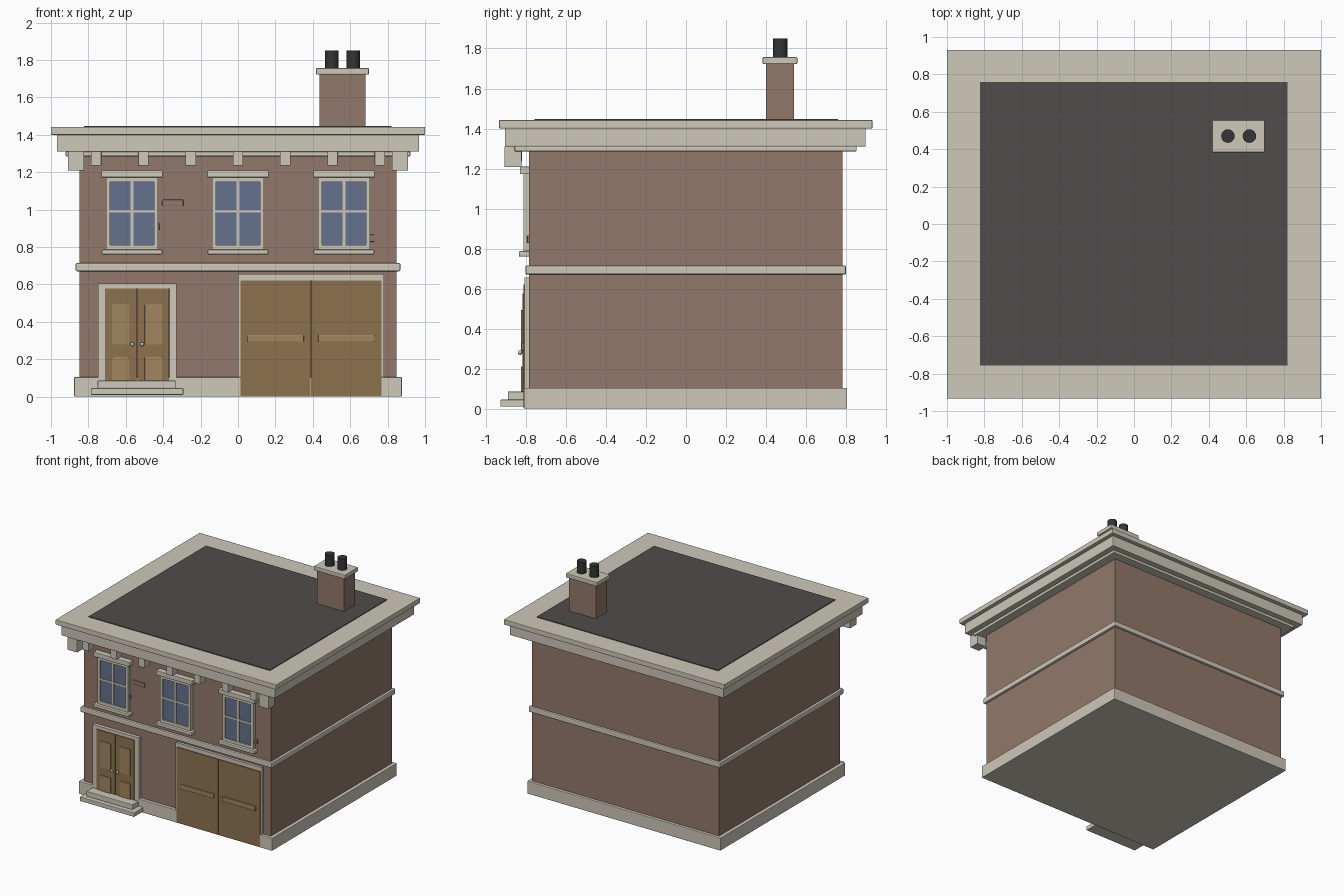
import bpy

if "Cube" in bpy.data.objects:
    bpy.data.objects.remove(bpy.data.objects["Cube"])


def material(name, r, g, b):
    m = bpy.data.materials.new(name)
    m.diffuse_color = (r, g, b, 1)
    m.use_nodes = True
    m.node_tree.nodes["Principled BSDF"].inputs["Base Color"].default_value = m.diffuse_color
    return m


BRICK = material("brick", 0.29, 0.19, 0.15)
STONE = material("stone", 0.62, 0.58, 0.49)
ROOF = material("roof_felt", 0.08, 0.075, 0.072)
WOOD = material("wood", 0.27, 0.17, 0.08)
PALE_WOOD = material("pale_wood", 0.36, 0.24, 0.12)
GLASS = material("glass", 0.13, 0.165, 0.27)
POT = material("clay_pot", 0.035, 0.035, 0.038)
METAL = material("metal", 0.6, 0.58, 0.54)


def box(name, x, y, z, mat, bevel=0.0):
    """Box from (min, max) ranges on each axis, with an optional soft edge."""
    bpy.ops.mesh.primitive_cube_add(
        size=1, location=[(a + b) / 2 for a, b in (x, y, z)])
    ob = bpy.context.object
    ob.name = name
    ob.scale = [b - a for a, b in (x, y, z)]
    bpy.ops.object.transform_apply(location=False, rotation=False, scale=True)
    ob.data.materials.append(mat)
    if bevel:
        mod = ob.modifiers.new("soft_edge", "BEVEL")
        mod.width = bevel
        mod.segments = 2
    return ob


def frame(name, x, z, inner_x, inner_z, y, mat):
    """Two jambs and a head, plus a bottom rail if the opening is raised."""
    box(name + "_left", (x[0], inner_x[0]), y, z, mat)
    box(name + "_right", (inner_x[1], x[1]), y, z, mat)
    box(name + "_head", inner_x, y, (inner_z[1], z[1]), mat)
    if inner_z[0] > z[0]:
        box(name + "_bottom", inner_x, y, (z[0], inner_z[0]), mat)


# Main walls, plinth and string course
box("walls", (-0.848, 0.848), (-0.785, 0.782), (0.02, 1.35), BRICK)
box("plinth", (-0.876, 0.876), (-0.81, 0.805), (0, 0.104), STONE, 0.004)
box("string_course", (-0.868, 0.868), (-0.803, 0.8), (0.67, 0.715), STONE, 0.008)

# Stepped cornice and flat roof
box("cornice_lower", (-0.922, 0.922), (-0.857, 0.853), (1.285, 1.311), STONE, 0.006)
box("cornice_middle", (-0.968, 0.968), (-0.905, 0.898), (1.31, 1.401), STONE, 0.004)
box("cornice_top", (-1, 1), (-0.934, 0.931), (1.4, 1.442), STONE, 0.004)
box("roof", (-0.823, 0.82), (-0.757, 0.76), (1.42, 1.448), ROOF)

# Cornice dentils and corner brackets on the front
for i in range(7):
    cx = (i - 3) * 0.253
    box("dentil", (cx - 0.028, cx + 0.028), (-0.89, -0.82), (1.235, 1.312), STONE, 0.003)
for s in (-1, 1):
    box("corner_bracket", sorted((s * 0.823, s * 0.91)), (-0.907, -0.822),
        (1.208, 1.312), STONE, 0.003)

# Upper windows
for cx in (-0.567, 0, 0.567):
    frame("window_frame", (cx - 0.14, cx + 0.14), (0.785, 1.177),
          (cx - 0.117, cx + 0.117), (0.812, 1.147), (-0.812, -0.78), STONE)
    box("window_glass", (cx - 0.117, cx + 0.117), (-0.803, -0.78), (0.812, 1.147), GLASS)
    box("glazing_upright", (cx - 0.007, cx + 0.007), (-0.81, -0.79), (0.812, 1.147), STONE)
    box("glazing_rail", (cx - 0.117, cx + 0.117), (-0.81, -0.79), (0.985, 0.998), STONE)
    box("window_lintel", (cx - 0.164, cx + 0.164), (-0.83, -0.78), (1.172, 1.21), STONE, 0.004)
    box("window_sill", (cx - 0.162, cx + 0.162), (-0.835, -0.78), (0.76, 0.787), STONE, 0.006)

# Odd bricks standing proud of the wall
for x, z in (((-0.405, -0.292), (1.018, 1.053)),
             ((-0.52, -0.42), (0.89, 0.928)),
             ((0.63, 0.73), (0.828, 0.866))):
    box("proud_brick", x, (-0.794, -0.78), z, BRICK, 0.004)

# Double front door with panels and knobs
frame("door_surround", (-0.748, -0.33), (0.02, 0.605), (-0.71, -0.367),
      (0.02, 0.578), (-0.813, -0.78), STONE)
for s in (-1, 1):
    mid = -0.539
    box("door_leaf", sorted((mid + s * 0.002, mid + s * 0.171)), (-0.818, -0.78),
        (0.08, 0.577), WOOD)
    px = sorted((mid + s * 0.04, mid + s * 0.136))
    for z in ((0.275, 0.493), (0.085, 0.212)):
        box("door_panel", px, (-0.825, -0.81), z, PALE_WOOD, 0.004)
    bpy.ops.mesh.primitive_uv_sphere_add(
        segments=16, ring_count=8, radius=0.011, location=(mid + s * 0.026, -0.829, 0.28))
    knob = bpy.context.object
    knob.name = "door_knob"
    knob.data.materials.append(METAL)
    bpy.ops.object.shade_smooth()

# Front steps
box("step_lower", (-0.786, -0.292), (-0.927, -0.79), (0.01, 0.045), STONE, 0.004)
box("step_upper", (-0.75, -0.333), (-0.89, -0.79), (0.044, 0.086), STONE, 0.004)

# Carriage doors with cross bars
frame("carriage_surround", (0, 0.78), (0, 0.655), (0.013, 0.767), (0, 0.622),
      (-0.806, -0.78), STONE)
for x, bar in (((0.013, 0.3885), (0.05, 0.352)), ((0.3915, 0.767), (0.428, 0.73))):
    box("carriage_door", x, (-0.812, -0.78), (0.004, 0.621), WOOD)
    box("carriage_door_bar", bar, (-0.822, -0.8), (0.292, 0.33), PALE_WOOD, 0.004)

# Chimney with cap and two pots
box("chimney", (0.437, 0.682), (0.4, 0.54), (1.42, 1.73), BRICK)
box("chimney_cap", (0.418, 0.7), (0.383, 0.556), (1.722, 1.757), STONE, 0.005)
for x in (0.502, 0.617):
    bpy.ops.mesh.primitive_cylinder_add(
        vertices=20, radius=0.036, depth=0.1, location=(x, 0.47, 1.8))
    pot = bpy.context.object
    pot.name = "chimney_pot"
    pot.data.materials.append(POT)
    bpy.ops.object.shade_smooth_by_angle()
